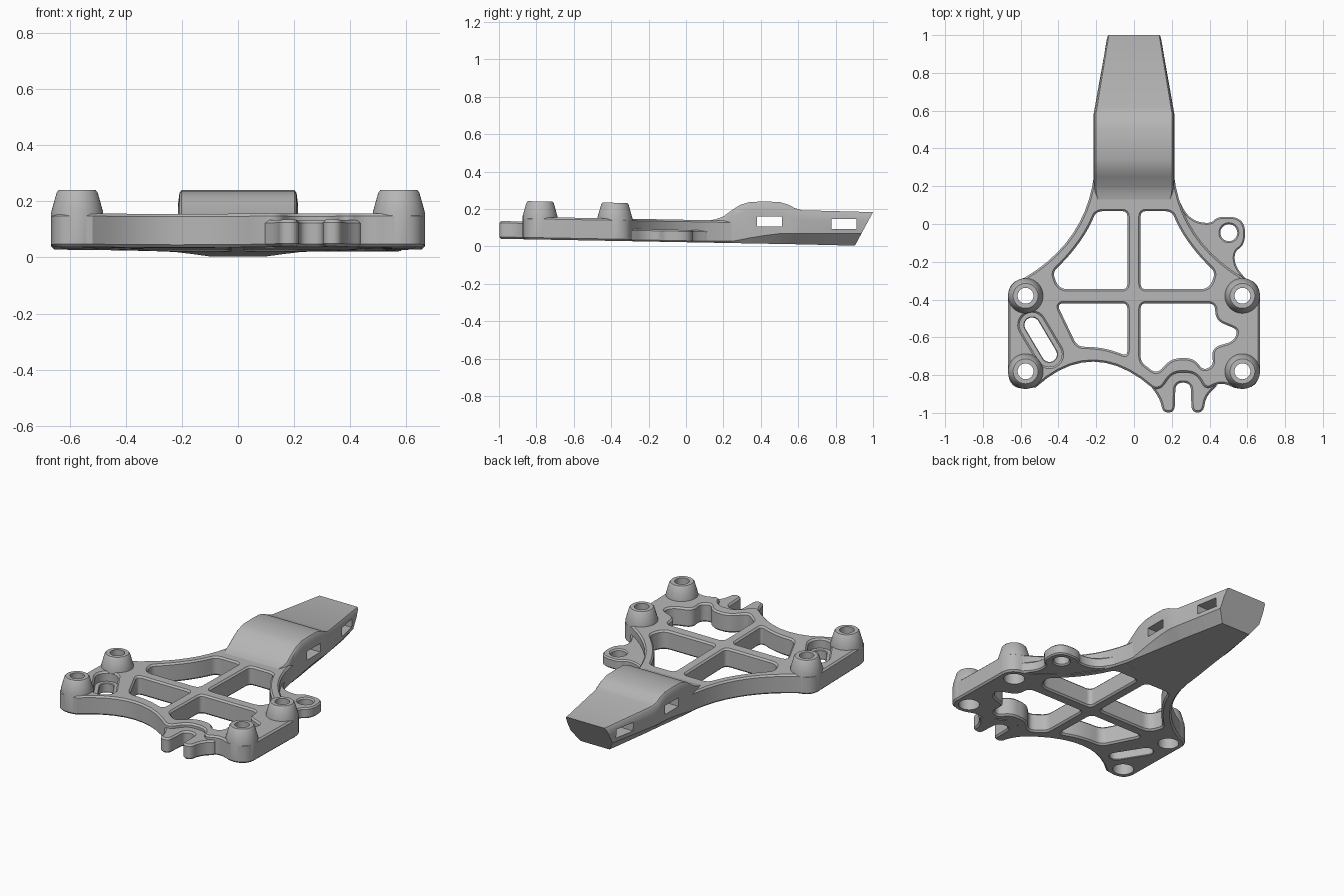
import bpy, bmesh, math
from mathutils import Vector

if "Cube" in bpy.data.objects:
    bpy.data.objects.remove(bpy.data.objects["Cube"])

grey = bpy.data.materials.new("plain grey")
grey.use_nodes = True
colour = (0.47, 0.47, 0.47, 1)
grey.diffuse_color = colour
grey.node_tree.nodes["Principled BSDF"].inputs["Base Color"].default_value = colour


def base_z(y):
    """Height of the gently sloping underside."""
    return 0.022 - 0.0184 * y


def rounded(corners, steps=10):
    """Closed outline; each corner (x, y, d) is curved from d before it to d after it."""
    pts = []
    for i, (x, y, d) in enumerate(corners):
        c = Vector((x, y))
        if not d:
            pts.append(c)
            continue
        ends = []
        for other in (corners[i - 1], corners[(i + 1) % len(corners)]):
            v = Vector(other[:2]) - c
            room = v.length if other[2] == 0 else v.length * d / (d + other[2])
            ends.append(c + v.normalized() * min(d, room))
        for k in range(steps + 1):
            t = k / steps
            pts.append(ends[0] * (1 - t) ** 2 + c * 2 * t * (1 - t) + ends[1] * t * t)
    return [p for i, p in enumerate(pts) if (p - pts[i - 1]).length > 0.001]


def capsule(a, b, r, n=14):
    """Outline around the segment a-b; a circle when a equals b."""
    a, b = Vector(a), Vector(b)
    ang = math.atan2(b.y - a.y, b.x - a.x) - math.pi / 2
    pts = []
    for centre, start in ((b, ang), (a, ang + math.pi)):
        for k in range(n):
            t = start + math.pi * k / (n - 1 if a != b else n)
            pts.append(centre + Vector((math.cos(t), math.sin(t))) * r)
    return pts


def circle(x, y, r):
    return capsule((x, y), (x, y), r)


def mirror(corners):
    return [(-x, y, d) for x, y, d in corners]


def finish(name, bm, slope=True):
    bmesh.ops.remove_doubles(bm, verts=bm.verts, dist=0.0002)
    bmesh.ops.recalc_face_normals(bm, faces=bm.faces)
    if slope:
        for v in bm.verts:
            v.co.z += base_z(v.co.y)
    me = bpy.data.meshes.new(name)
    bm.to_mesh(me)
    bm.free()
    me.materials.append(grey)
    me.shade_smooth()
    me.set_sharp_from_angle(angle=math.radians(30))
    ob = bpy.data.objects.new(name, me)
    bpy.context.collection.objects.link(ob)
    return ob


def evaluated_bmesh(ob):
    bpy.context.view_layer.update()
    me = bpy.data.meshes.new_from_object(ob.evaluated_get(bpy.context.evaluated_depsgraph_get()))
    bm = bmesh.new()
    bm.from_mesh(me)
    bpy.data.meshes.remove(me)
    return bm


def slab(name, outlines, height, bevel=0.01):
    """Chamfered flat plate; the first outline is the rim and the others are holes."""
    cu = bpy.data.curves.new(name + "_outline", "CURVE")
    cu.dimensions, cu.fill_mode = "2D", "BOTH"
    cu.extrude, cu.bevel_depth = height / 2 - bevel, bevel
    cu.bevel_resolution, cu.offset = 0, -bevel
    for pts in outlines:
        sp = cu.splines.new("POLY")
        sp.points.add(len(pts) - 1)
        for p, q in zip(sp.points, pts):
            p.co = (q.x, q.y, 0, 1)
        sp.use_cyclic_u = True
    helper = bpy.data.objects.new(name + "_helper", cu)
    bpy.context.collection.objects.link(helper)
    bm = evaluated_bmesh(helper)
    bpy.data.objects.remove(helper)
    bmesh.ops.translate(bm, verts=bm.verts, vec=(0, 0, height / 2))
    return finish(name, bm)


BOSSES = {"rear_left": (0.574, -0.38), "rear_right": (-0.574, -0.38),
          "front_left": (0.574, -0.78), "front_right": (-0.574, -0.78)}
SLOT = ((-0.54, -0.535), (-0.448, -0.69))

# Main frame with four windows
rim = [(0.21, 0.27, 0), (0.25, -0.09, 9), (0.58, -0.285, 0), (0.666, -0.31, 0.07),
       (0.666, -0.872, 0.1), (0.54, -0.872, 0.03), (0.46, -0.835, 0.05), (0.38, -0.88, 0.04),
       (0.33, -0.79, 0.05), (0.26, -0.785, 0.03), (0.2, -0.79, 0.05), (0.14, -0.88, 0.04),
       (0.1, -0.87, 0), (-0.22, -0.59, 9), (-0.52, -0.865, 0), (-0.666, -0.88, 0.1),
       (-0.666, -0.31, 0.07), (-0.58, -0.285, 0), (-0.25, -0.09, 9), (-0.21, 0.27, 0)]
rear_window = [(0.035, 0.068, 0.03), (0.2, 0.068, 0.04), (0.27, -0.1, 0.2),
               (0.43, -0.255, 0.03), (0.4, -0.345, 0.05), (0.035, -0.345, 0.03)]
front_right_window = [(-0.035, -0.42, 0.03), (-0.41, -0.42, 0.04), (-0.3, -0.65, 0.04),
                      (-0.16, -0.65, 0.1), (-0.035, -0.7, 0.03)]
front_left_window = [(0.035, -0.42, 0.03), (0.43, -0.42, 0.04), (0.43, -0.51, 0.05),
                     (0.55, -0.56, 0.03), (0.53, -0.62, 0.04), (0.41, -0.655, 0.05),
                     (0.42, -0.75, 0.03), (0.365, -0.775, 0.03), (0.32, -0.71, 0.05),
                     (0.2, -0.71, 0.05), (0.12, -0.795, 0.04), (0.035, -0.73, 0.03)]
windows = [rear_window, mirror(rear_window), front_right_window, front_left_window]
slab("frame", [rounded(rim)] + [rounded(w) for w in windows]
     + [circle(x, y, 0.0615) for x, y in BOSSES.values()] + [capsule(*SLOT, 0.066)], 0.12)

# Sunken floor around the oblong slot
slab("slot_floor", [capsule(*SLOT, 0.085), capsule(*SLOT, 0.04)], 0.06, 0.004)

# Forked tab at the front edge
fork = [(0.1, -0.83, 0), (0.09, -0.86, 0.02), (0.14, -0.93, 0.05), (0.152, -0.998, 0.04),
        (0.215, -0.998, 0.04), (0.22, -0.84, 0.04), (0.3, -0.84, 0.04), (0.305, -0.998, 0.04),
        (0.368, -0.998, 0.04), (0.38, -0.91, 0.05), (0.45, -0.85, 0.03), (0.4, -0.83, 0),
        (0.26, -0.75, 0)]
slab("forked_tab", [rounded(fork)], 0.095)

# Side ear with a bolt hole
ear = [(0.23, 0.14, 0), (0.3, 0.01, 0.08), (0.41, 0.005, 0.03), (0.44, 0.038, 0.04),
       (0.588, 0.038, 0.085), (0.588, -0.11, 0.06), (0.533, -0.145, 0.04), (0.533, -0.22, 0.05),
       (0.6, -0.3, 0), (0.5, -0.25, 0), (0.38, -0.15, 0), (0.28, 0, 0)]
slab("side_ear", [rounded(ear), circle(0.502, -0.046, 0.045)], 0.066, 0.008)

# Hollow tapered bosses, counterbored from below
profile = [(0.042, 0.204), (0.066, 0.204), (0.073, 0.196), (0.093, 0.125), (0.093, 0.01),
           (0.083, 0), (0.06, 0), (0.06, 0.08), (0.042, 0.08)]
for name, (x, y) in BOSSES.items():
    bm = bmesh.new()
    ring = [bm.verts.new((r, 0, z)) for r, z in profile]
    edges = [bm.edges.new((ring[i - 1], ring[i])) for i in range(len(ring))]
    bmesh.ops.spin(bm, geom=ring + edges, cent=(0, 0, 0), axis=(0, 0, 1),
                   angle=math.tau, steps=40)
    bmesh.ops.translate(bm, verts=bm.verts, vec=(x, y, 0))
    finish(name + "_boss", bm)

# Raised arm: stations of (y, top height, half width, underside half width, chamfer height)
stations = [(0.12, 0.138, 0.2, 0.19, 0.025), (0.16, 0.145, 0.21, 0.2, 0.025),
            (0.2, 0.16, 0.214, 0.207, 0.025), (0.25, 0.197, 0.214, 0.206, 0.028),
            (0.29, 0.222, 0.214, 0.2, 0.035), (0.34, 0.237, 0.214, 0.193, 0.045),
            (0.42, 0.24, 0.214, 0.18, 0.058), (0.5, 0.237, 0.214, 0.167, 0.068),
            (0.55, 0.222, 0.214, 0.16, 0.07), (0.58, 0.205, 0.214, 0.155, 0.07),
            (0.62, 0.193, 0.207, 0.15, 0.07), (1.0, 0.183, 0.145, 0.1, 0.07)]
bm = bmesh.new()
rows = []
for y, top, w, under, chamfer in stations:
    half = [(under, base_z(y)), (w, chamfer), (w, top - 0.05), (w - 0.005, top - 0.01),
            (w - 0.012, top)]
    loop = half + [(-x, z) for x, z in reversed(half)]
    rake = 0.54 if y == 1 else 0
    rows.append([bm.verts.new((x, y - rake * (top - z), z)) for x, z in loop])
for a, b in zip(rows, rows[1:]):
    for i in range(len(a)):
        bm.faces.new((a[i - 1], a[i], b[i], b[i - 1]))
bm.faces.new(rows[0])
bm.faces.new(rows[-1])
solid = finish("arm_solid", bm, slope=False)

# Two strap slots across the arm
for y, z in ((0.447, 0.133), (0.845, 0.12)):
    bm = bmesh.new()
    bmesh.ops.create_cube(bm, size=1)
    for v in bm.verts:
        v.co = (v.co.x, v.co.y * 0.135 + y, v.co.z * 0.055 + z)
    cutter = finish("slot_cutter", bm, slope=False)
    cutter.hide_render = True
    mod = solid.modifiers.new("slot", "BOOLEAN")
    mod.operation, mod.solver, mod.object = "DIFFERENCE", "EXACT", cutter
cut = evaluated_bmesh(solid)
for ob in [o for o in bpy.data.objects if o.name.startswith(("arm_solid", "slot_cutter"))]:
    bpy.data.objects.remove(ob)
finish("arm", cut, slope=False)
